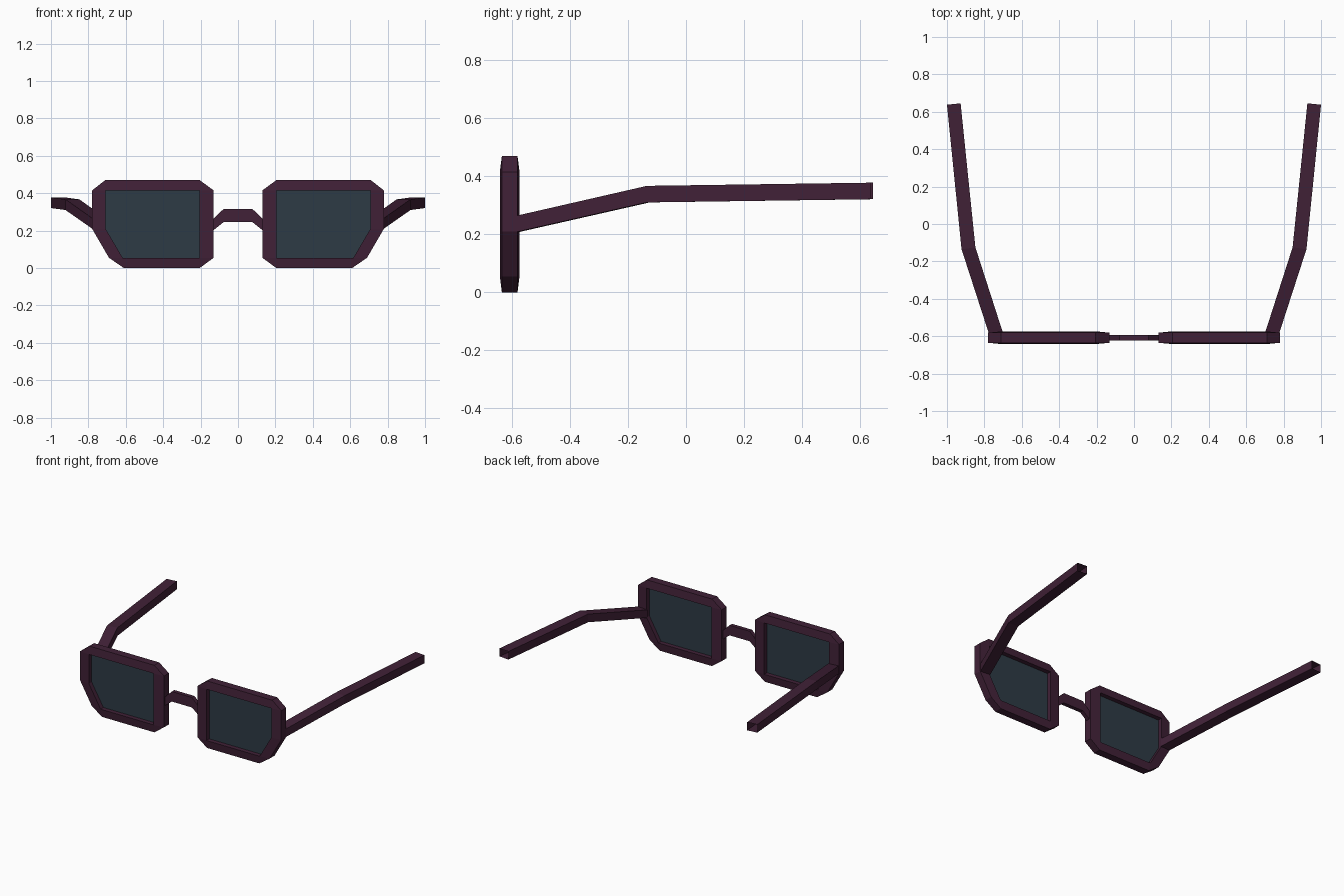
import bpy, bmesh

if "Cube" in bpy.data.objects:
    bpy.data.objects.remove(bpy.data.objects["Cube"])


def material(name, rgb):
    m = bpy.data.materials.new(name)
    m.diffuse_color = (*rgb, 1)
    m.use_nodes = True
    m.node_tree.nodes["Principled BSDF"].inputs["Base Color"].default_value = m.diffuse_color
    return m


PLUM = material("plum frame", (0.052, 0.0150, 0.038))
GLASS = material("slate lens", (0.027, 0.043, 0.060))


def build(name, verts, faces, mat, mirror=True):
    bm = bmesh.new()
    vs = [bm.verts.new(v) for v in verts]
    for f in faces:
        bm.faces.new([vs[i] for i in dict.fromkeys(f)])
    bmesh.ops.delete(bm, geom=[v for v in bm.verts if not v.link_faces], context='VERTS')
    bmesh.ops.recalc_face_normals(bm, faces=bm.faces[:])
    me = bpy.data.meshes.new(name)
    bm.to_mesh(me)
    bm.free()
    me.materials.append(mat)
    ob = bpy.data.objects.new(name, me)
    bpy.context.collection.objects.link(ob)
    if mirror:
        ob.modifiers.new("mirror", 'MIRROR').use_mirror_merge = False
    return ob


def tube(name, sections, mat, mirror=True):
    """Skin a row of four-cornered sections, ends left open."""
    verts = [v for s in sections for v in s]
    faces = [(4*i + j, 4*i + (j+1) % 4, 4*i + 4 + (j+1) % 4, 4*i + 4 + j)
             for i in range(len(sections) - 1) for j in range(4)]
    return build(name, verts, faces, mat, mirror)


Y = -0.608   # centre plane of the front

# Rim: chamfered outline tapering away from the lens opening
outer = [(0.13, 0.415), (0.205, 0.47), (0.71, 0.47), (0.78, 0.415), (0.78, 0.21),
         (0.69, 0.055), (0.61, 0), (0.205, 0), (0.13, 0.055)]
inner = [(0.205, 0.415), (0.708, 0.415), (0.708, 0.21), (0.617, 0.055), (0.205, 0.055)]
match = [0, 0, 1, 1, 2, 3, 3, 4, 4]   # inner corner facing each outer corner
n, k = len(outer), len(inner)
verts = ([(x, Y - 0.027, z) for x, z in outer] + [(x, Y + 0.027, z) for x, z in outer]
         + [(x, Y - 0.034, z) for x, z in inner] + [(x, Y + 0.034, z) for x, z in inner])
faces = []
for i in range(n):
    j = (i + 1) % n
    a, b = 2*n + match[i], 2*n + match[j]
    faces += [(i, j, n + j, n + i), (i, j, b, a), (n + i, n + j, b + k, a + k)]
for i in range(k):
    j = (i + 1) % k
    faces.append((2*n + i, 2*n + j, 2*n + k + j, 2*n + k + i))
build("rim", verts, faces, PLUM)

# Lens: thin plate halfway through the rim
build("lens", [(x, Y + d, z) for d in (-0.003, 0.003) for x, z in inner],
      [tuple(range(k)), tuple(range(k, 2*k))], GLASS)

# Bridge: small arched bar between the rims
path = [(-0.14, 0.195, 0.255), (-0.078, 0.245, 0.315), (0.078, 0.245, 0.315), (0.14, 0.195, 0.255)]
tube("bridge", [[(x, Y - 0.014, lo), (x, Y + 0.014, lo), (x, Y + 0.014, hi), (x, Y - 0.014, hi)]
                for x, lo, hi in path], PLUM, mirror=False)

# Temple arms: inner x, outer x, inner y, outer y, bottom z, top z
arm = [(0.703, 0.776, -0.575, -0.585, 0.208, 0.264),
       (0.848, 0.922, -0.125, -0.135, 0.310, 0.367),
       (0.927, 1.0, 0.645, 0.638, 0.321, 0.378)]
tube("temple_arm", [[(xi, yi, lo), (xo, yo, lo), (xo, yo, hi), (xi, yi, hi)]
                    for xi, xo, yi, yo, lo, hi in arm], PLUM)
